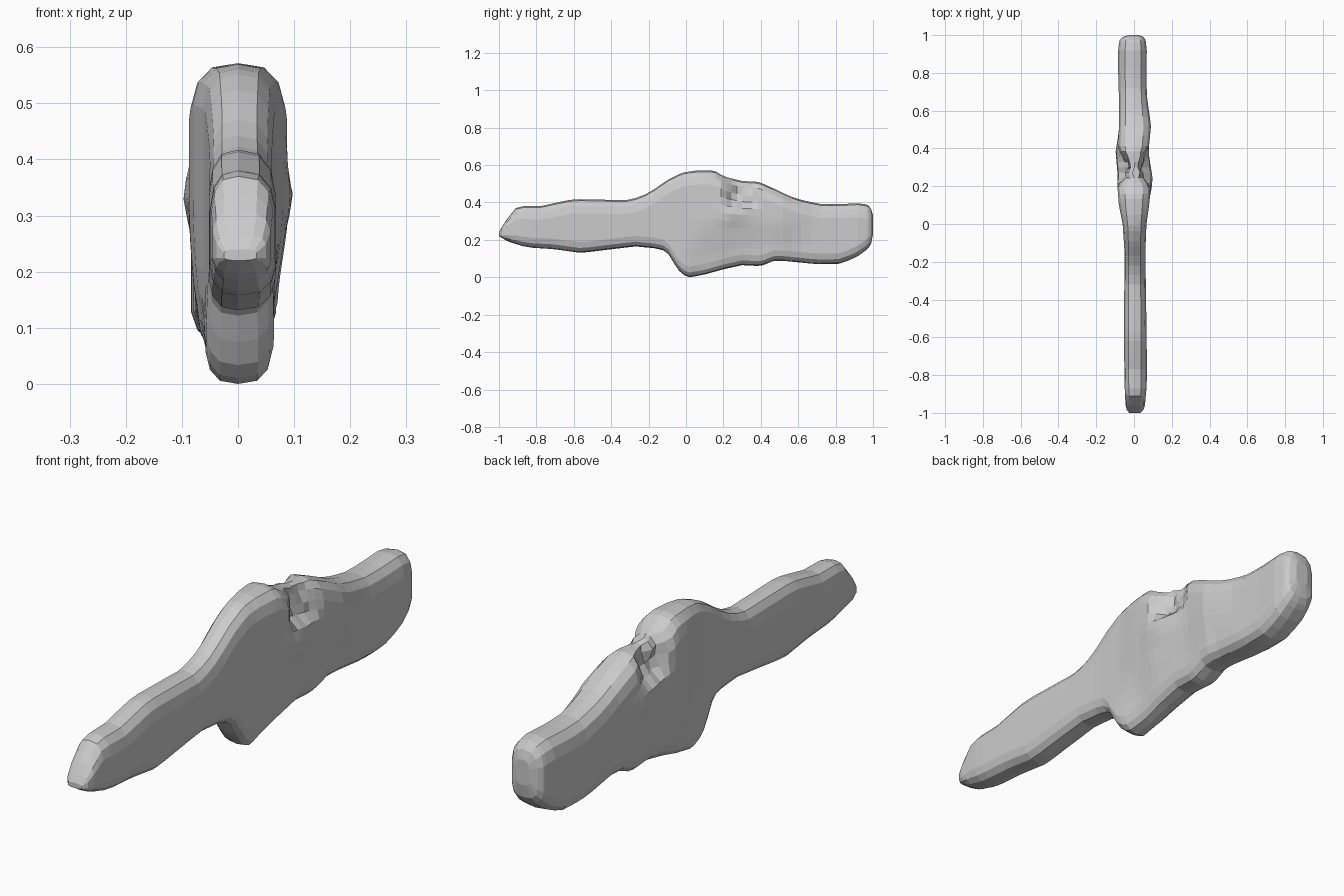
import bpy, bmesh, random

if "Cube" in bpy.data.objects:
    bpy.data.objects.remove(bpy.data.objects["Cube"])

random.seed(4)

# outline keys: (y, z), and half widths: (y, left, right)
TOP = [(-1, .24), (-.97, .295), (-.91, .37), (-.87, .38), (-.77, .382), (-.69, .40), (-.6, .418),
       (-.3, .412), (-.2, .45), (-.1, .52), (-.02, .56), (.05, .57), (.15, .572), (.2, .54),
       (.3, .515), (.39, .51), (.48, .47), (.55, .435), (.63, .41), (.72, .392), (.8, .39),
       (.94, .397), (.975, .385), (.99, .365), (1, .33)]
BOTTOM = [(-1, .22), (-.95, .19), (-.85, .16), (-.7, .15), (-.56, .13), (-.4, .15), (-.27, .165),
          (-.13, .152), (-.09, .12), (-.05, .05), (-.02, .015), (.02, 0), (.1, .015), (.2, .043),
          (.3, .065), (.4, .06), (.48, .092), (.6, .08), (.7, .07), (.81, .07), (.9, .10),
          (.97, .15), (.99, .18), (1, .23)]
WIDTH = [(-1, .025, .033), (-.985, .038, .05), (-.96, .045, .058), (-.85, .05, .068),
         (-.7, .052, .068), (-.4, .052, .064), (-.15, .05, .06), (0, .06, .066), (.1, .08, .08),
         (.2, .088, .088), (.33, .085, .08), (.4, .085, .078), (.52, .078, .09), (.68, .08, .068),
         (.8, .084, .066), (.94, .084, .068), (.975, .075, .06), (.99, .06, .05), (1, .03, .025)]
SIDE_ROWS = 10


def sample(keys, y, col=1):
    for a, b in zip(keys, keys[1:]):
        if y <= b[0]:
            t = (y - a[0]) / (b[0] - a[0])
            return a[col] + t * (b[col] - a[col])
    return keys[-1][col]


def smooth(a, b, v):
    t = max(0, min(1, (v - a) / (b - a)))
    return t * t * (3 - 2 * t)


def half_profile(zb, zt):
    """Rounded slab edge from top centre to bottom centre: (width fraction, z)."""
    r = min(.075, .32 * (zt - zb))
    rb = .75 * r
    corner = [(0, 0), (.56, .1), (.87, .45)]
    pts = [(f, zt - d * r) for f, d in corner]
    z0, z1 = zt - r, zb + rb
    pts += [(1, z0 + (z1 - z0) * i / (SIDE_ROWS - 1)) for i in range(SIDE_ROWS)]
    pts += [(f, zb + d * rb) for f, d in reversed(corner)]
    return pts


def shape(x, y, z):
    """Narrower underside, pinched upper sockets and the flared ledge beneath them."""
    low = 1 - smooth(.13, .32, z)
    x *= 1 - (.22 if x > 0 else .1) * low * smooth(-.02, .12, y) * (1 - smooth(.55, .7, y))
    x *= 1 - .18 * (1 - smooth(.06, .2, z)) * smooth(-.05, .1, y) * (1 - smooth(.15, .45, y))
    pinch = smooth(.19, .26, y) * (1 - smooth(.32, .42, y))
    if z > .36:
        k = pinch * smooth(.36, .43, z)
        x *= 1 - .55 * k
        x += k * random.uniform(-.015, .015)
    ledge = max(0, 1 - abs(z - .335) / .075)
    centre = .25 if x > 0 else .38
    x *= 1 + .16 * ledge * max(0, 1 - abs(y - centre) / .12)
    return x


# stations along the length, denser at the ends and around the sockets
stations = [-1, -.985, -.96, -.935, -.91, -.87]
y = -.82
while y < .95:
    stations.append(round(y, 3))
    y += .028 if (-.15 < y < .45) else .05
stations += [.96, .975, .99, 1]

# main body lofted through the stations
bm = bmesh.new()
rings = []
for y in stations:
    half = half_profile(sample(BOTTOM, y), sample(TOP, y))
    wl, wr = sample(WIDTH, y, 1), sample(WIDTH, y, 2)
    loop = [(f * wr, z) for f, z in half] + [(-f * wl, z) for f, z in reversed(half[1:-1])]
    rings.append([bm.verts.new((shape(x, y, z), y, z)) for x, z in loop])
n = len(rings[0])
for a, b in zip(rings, rings[1:]):
    for i in range(n):
        j = (i + 1) % n
        bm.faces.new((a[i], a[j], b[j], b[i]))
bm.faces.new(rings[0])
bm.faces.new(rings[-1])
bmesh.ops.recalc_face_normals(bm, faces=bm.faces)

mesh = bpy.data.meshes.new("slab_body")
bm.to_mesh(mesh)
bm.free()
body = bpy.data.objects.new("slab_body", mesh)
bpy.context.collection.objects.link(body)
